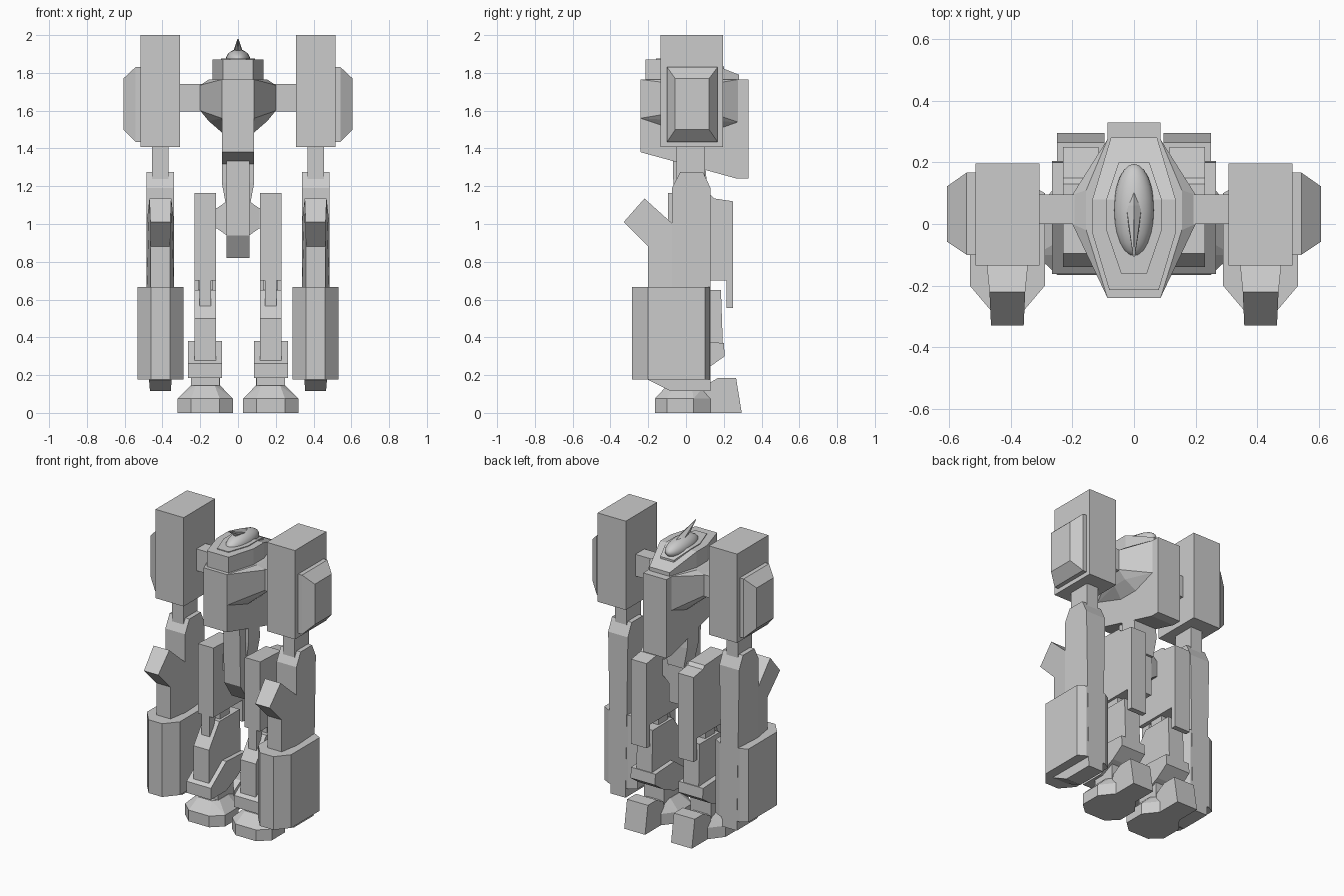
import bpy, bmesh, math


def finish(name, bm, mirror=False):
    bmesh.ops.recalc_face_normals(bm, faces=bm.faces)
    me = bpy.data.meshes.new(name)
    bm.to_mesh(me)
    bm.free()
    ob = bpy.data.objects.new(name, me)
    bpy.context.collection.objects.link(ob)
    if mirror:
        m = ob.modifiers.new("mirror", 'MIRROR')
        m.use_mirror_merge = False
    return ob


def prism(name, prof, cx, half, mirror=False):
    """Side profile of (y, z) points, widened in x; half may be a list per point."""
    bm = bmesh.new()
    w = half if isinstance(half, list) else [half] * len(prof)
    a = [bm.verts.new((cx - h, y, z)) for (y, z), h in zip(prof, w)]
    b = [bm.verts.new((cx + h, y, z)) for (y, z), h in zip(prof, w)]
    bm.faces.new(a)
    bm.faces.new(b)
    n = len(prof)
    for i in range(n):
        j = (i + 1) % n
        bm.faces.new((a[i], a[j], b[j], b[i]))
    return finish(name, bm, mirror)


def box(name, x0, x1, y0, y1, z0, z1, mirror=False):
    return prism(name, [(y0, z0), (y1, z0), (y1, z1), (y0, z1)],
                 (x0 + x1) / 2, (x1 - x0) / 2, mirror)


def hull(name, pts, mirror=False):
    bm = bmesh.new()
    for p in pts:
        bm.verts.new(p)
    r = bmesh.ops.convex_hull(bm, input=bm.verts)
    junk = {v for v in r["geom_interior"] if isinstance(v, bmesh.types.BMVert)}
    bmesh.ops.delete(bm, geom=list(junk), context='VERTS')
    bmesh.ops.dissolve_limit(bm, angle_limit=0.02, verts=bm.verts, edges=bm.edges)
    return finish(name, bm, mirror)


def both(pts):
    return [(s * x, y, z) for x, y, z in pts for s in (-1, 1)]


# torso: centre slab and faceted side bulges
prism("torso_core", [(-.24, 1.38), (.27, 1.24), (.33, 1.24), (.33, 1.765), (-.24, 1.765)], 0, .086)
hull("torso_sides", both([
    (.086, -.24, 1.765), (.155, -.02, 1.765), (.155, .11, 1.765), (.086, .275, 1.765),
    (.2, 0, 1.735), (.2, .095, 1.735), (.2, 0, 1.60), (.2, .095, 1.60),
    (.155, 0, 1.545), (.155, .1, 1.545),
    (.086, -.24, 1.56), (.086, -.02, 1.485), (.086, .12, 1.485), (.086, .275, 1.54)]))

# head deck with raised inner plate
hull("head_deck", both([(x, y, z) for x, y, t in
     [(.08, -.215, 1.87), (.135, -.03, 1.87), (.135, .08, 1.87), (.078, .20, 1.82), (.075, .28, 1.79)]
     for z in (1.76, t)]))
hull("head_plate", both([(x, y, z) for x, y, t in
     [(.042, -.16, 1.875), (.09, -.02, 1.875), (.09, .08, 1.875), (.05, .20, 1.835)]
     for z in (1.80, t)]))

# canopy dome
bpy.ops.mesh.primitive_uv_sphere_add(segments=20, ring_count=12, radius=1, location=(0, .045, 1.865),
                                     rotation=(math.radians(90), 0, 0))
dome = bpy.context.object
dome.name = "canopy_dome"
dome.scale = (.066, .06, .15)
bpy.ops.object.shade_smooth_by_angle()

# crest horn, rising to a tip at the front
hull("crest_horn", both([(.003, -.105, 1.98), (.016, -.02, 1.93), (.025, .06, 1.915), (.014, .15, 1.885)])
     + [(0, -.02, 1.955), (0, .06, 1.94), (0, .155, 1.895), (0, -.02, 1.91), (0, .06, 1.88)])

# shoulders
box("shoulder_axle", .14, .32, 0, .095, 1.595, 1.74, True)
box("shoulder_block", .307, .515, -.135, .197, 1.407, 2.0, True)
hull("shoulder_pad", [(x, y, z) for x, y0, y1, z0, z1 in
     [(.51, -.10, .167, 1.435, 1.83), (.543, -.10, .167, 1.435, 1.83), (.607, -.057, .122, 1.50, 1.77)]
     for y in (y0, y1) for z in (z0, z1)], True)

# arms
AX = .411
box("elbow_post", AX - .043, AX + .043, -.05, .10, 1.2, 1.42, True)
prism("forearm", [(-.03, 1.275), (.09, 1.275), (.13, 1.19), (.13, .115), (-.08, .115),
                  (-.2, .175), (-.2, .5), (-.075, .5), (-.075, 1.19)], AX,
      [.073, .073, .073, .055, .055, .06, .06, .073, .073], True)
prism("forearm_cannon", [(-.33, 1.01), (-.22, 1.135), (-.07, 1.0), (-.07, .6), (-.2, .6), (-.2, .88)],
      AX, [.053, .058, .073, .073, .052, .052], True)
hull("gauntlet", [(AX + s * x, y, z) for x, y in [(.05, -.285), (.122, -.2), (.122, .10), (.073, .128)]
                  for s in (-1, 1) for z in (.178, .667)], True)

# waist, pelvis and hips
prism("waist_column", [(-.07, 1.335), (-.06, .94), (.02, .82), (.09, .82), (.1, 1.32), (0, 1.36)], 0, .061)
hull("waist_back", both([(.086, -.01, 1.36), (.086, .1, 1.33), (.086, -.01, 1.22),
                         (.086, .11, 1.22), (.06, 0, 1.08), (.06, .11, 1.08)]))
hull("pelvis", both([(.06, 0, .94), (.06, .09, .94), (.11, .01, .975), (.11, .08, .975),
                     (.11, .01, 1.085), (.11, .08, 1.085), (.06, 0, 1.12), (.06, .09, 1.12)]))
box("hip_axle", .10, .13, .01, .08, .975, 1.085, True)

# legs
LX = .173
prism("thigh", [(-.095, 1.165), (.13, 1.155), (.15, 1.135), (.25, 1.12), (.25, .555),
                (.215, .555), (.215, .7), (-.095, .7)], LX, .057, True)
prism("knee_flap", [(-.095, .71), (-.095, .565), (-.07, .565), (-.02, .71)], LX, .03, True)
box("knee_joint", LX - .04, LX + .04, 0, .10, .6, .72, True)
prism("shin", [(-.14, .25), (-.14, .5), (-.03, .65), (.185, .65), (.195, .36), (.13, .25)], LX, .057, True)
prism("ankle_guard", [(-.163, .185), (-.163, .262), (0, .38), (.2, .37), (.205, .30), (.12, .24),
                      (.0, .185)], LX + .003, .09, True)
box("ankle", LX - .075, LX + .075, -.07, .09, .12, .25, True)

# feet: chamfered octagon with heel wedge
hull("foot", [(LX + s * x, y, z) for z, pts in
     [(0, [(.076, -.165), (.147, -.1), (.147, .04), (.076, .13)]),
      (.075, [(.076, -.165), (.147, -.1), (.147, .04), (.076, .13)]),
      (.145, [(.05, -.10), (.078, -.06), (.078, .03), (.05, .10)])]
     for x, y in pts for s in (-1, 1)], True)
prism("heel", [(.08, 0), (.295, 0), (.265, .185), (.17, .185), (.10, .145)], LX, .077, True)
